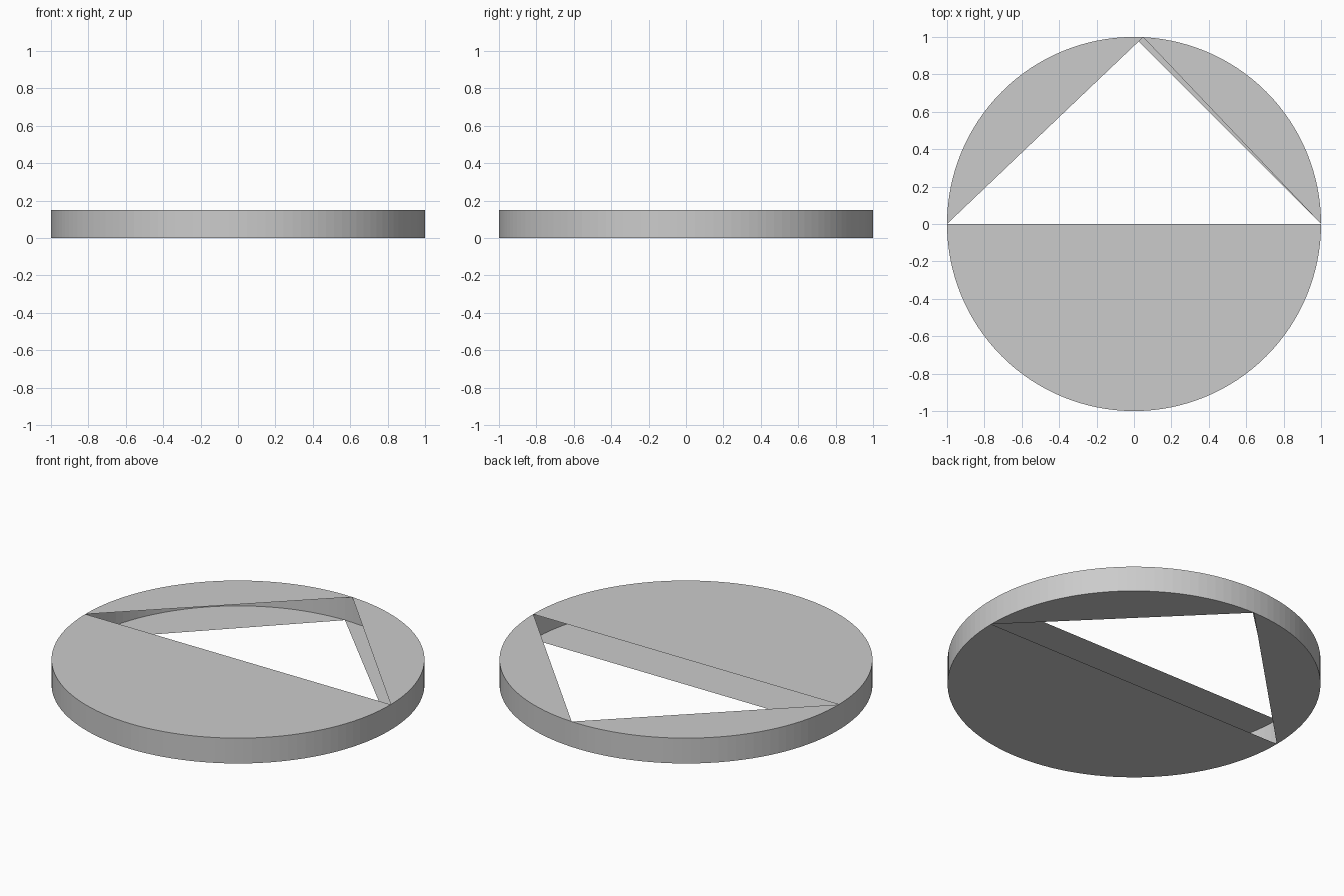
import bpy, bmesh, math

if "Cube" in bpy.data.objects:
    bpy.data.objects.remove(bpy.data.objects["Cube"])

SEGMENTS = 128
HEIGHT = 0.15
HALF = SEGMENTS // 2
QUARTER = SEGMENTS // 4

bm = bmesh.new()


def ring(z):
    step = 2 * math.pi / SEGMENTS
    return [bm.verts.new((math.cos(i * step), math.sin(i * step), z))
            for i in range(SEGMENTS)]


def cap(verts, apex, flip):
    """Cap of three circle segments, leaving an open triangle between them."""
    corners = [0, apex, HALF, SEGMENTS]
    for a, b in zip(corners, corners[1:]):
        loop = [verts[i % SEGMENTS] for i in range(a, b + 1)]
        bm.faces.new(loop[::-1] if flip else loop)


bottom, top = ring(0), ring(HEIGHT)

# Outer rim wall
for i in range(SEGMENTS):
    j = (i + 1) % SEGMENTS
    bm.faces.new((bottom[i], bottom[j], top[j], top[i]))

# Thin caps with triangular openings; the top apex sits one segment over
cap(bottom, QUARTER, True)
cap(top, QUARTER - 1, False)

mesh = bpy.data.meshes.new("hollow_disc")
bm.to_mesh(mesh)
bm.free()
disc = bpy.data.objects.new("hollow_disc", mesh)
bpy.context.collection.objects.link(disc)
